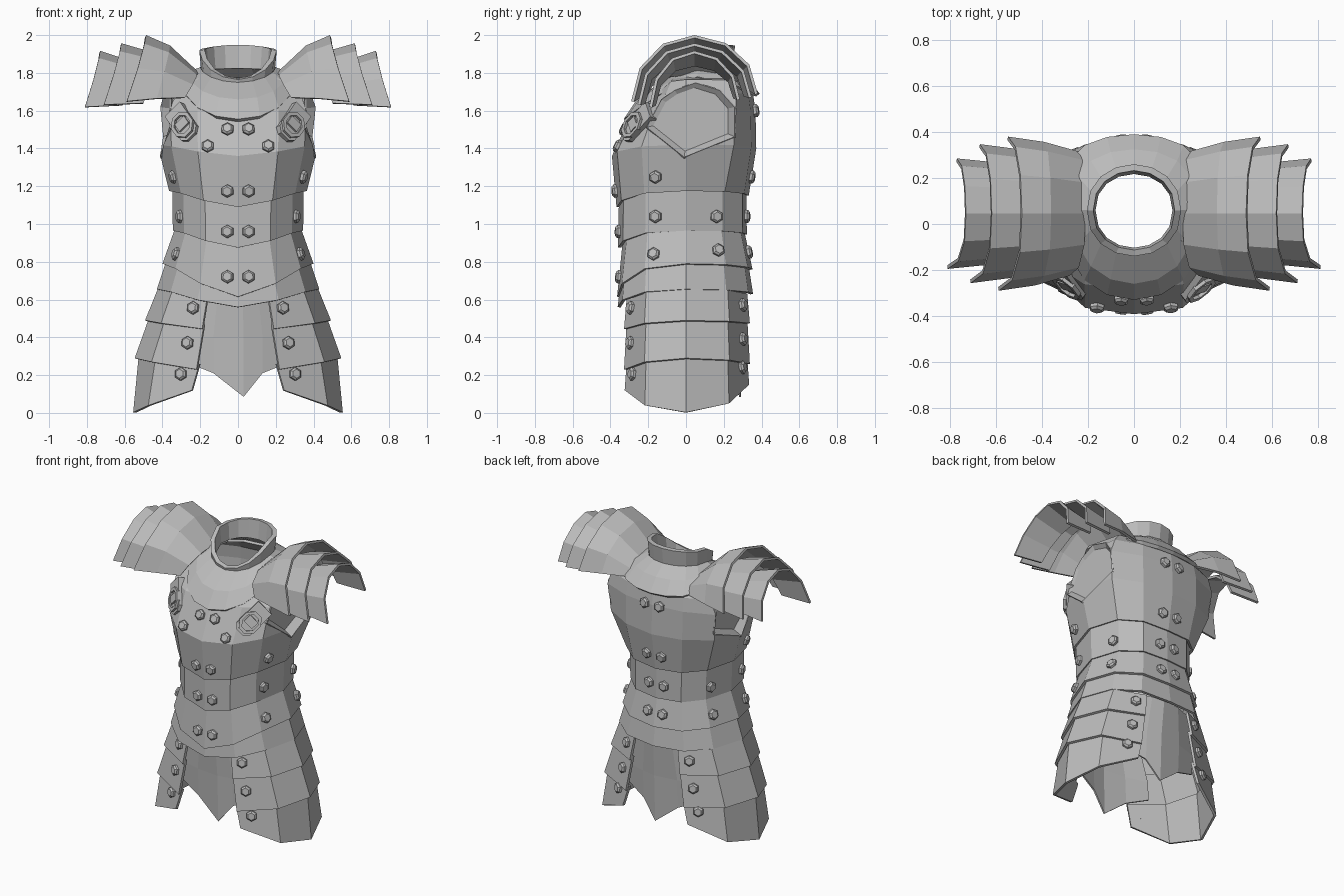
import bpy, bmesh, math
from mathutils import Vector, Matrix
from mathutils.bvhtree import BVHTree

cube = bpy.data.objects.get("Cube")
if cube:
    bpy.data.objects.remove(cube, do_unlink=True)

steel = bpy.data.materials.new("grey_steel")
steel.use_nodes = True
steel.diffuse_color = (0.5, 0.5, 0.5, 1)
steel.node_tree.nodes["Principled BSDF"].inputs["Base Color"].default_value = (0.5, 0.5, 0.5, 1)

trees = []  # plate surfaces that rivets and straps sit on


def finish(bm, name, thick=0.0, offset=-1, surface=False):
    bmesh.ops.recalc_face_normals(bm, faces=bm.faces)
    if surface:
        trees.append(BVHTree.FromBMesh(bm))
    mesh = bpy.data.meshes.new(name)
    bm.to_mesh(mesh)
    bm.free()
    mesh.materials.append(steel)
    obj = bpy.data.objects.new(name, mesh)
    bpy.context.collection.objects.link(obj)
    if thick:
        mod = obj.modifiers.new("thickness", "SOLIDIFY")
        mod.thickness, mod.offset = thick, offset
    return obj


def loft(bm, rings, closed=True):
    rows = [[bm.verts.new(p) for p in ring] for ring in rings]
    for a, b in zip(rows, rows[1:]):
        n = len(a)
        for i in range(n if closed else n - 1):
            j = (i + 1) % n
            bm.faces.new((a[i], a[j], b[j], b[i]))
    return rows


def plate(name, rings, closed=True, thick=0.016, surface=False):
    bm = bmesh.new()
    loft(bm, rings, closed)
    return finish(bm, name, thick, surface=surface)


# Find where a ray first meets the armour, with the outward normal
def touch(origin, direction):
    direction = Vector(direction)
    hits = [t.ray_cast(Vector(origin), direction) for t in trees]
    loc, nor = min((h for h in hits if h[0]), key=lambda h: h[3])[:2]
    return loc, (-nor if nor.dot(direction) > 0 else nor)


# Body cross-section: (width share, depth share, height share towards the side)
HALF = [(0, 1, 0), (0.5, 0.93, 0.4), (0.83, 0.6, 0.85), (1, 0, 1)]


# The back corner can be moved outwards with wide and full
def body_ring(w, f, b, zf, zs, zb, wide=0.83, full=0.6):
    back = [(0.83, 0.6, 0.85), (0.5, 0.93, 0.4), (0, 1, 0)]
    back[0] = (wide, full, 0.85)
    right = [(w * u, -f * v, zf + (zs - zf) * t) for u, v, t in HALF]
    right += [(w * u, b * v, zb + (zs - zb) * t) for u, v, t in back]
    return right + [(-x, y, z) for x, y, z in right[-2:0:-1]]


# Waist bands, each tucked under the one above
bands = {
    "upper_waist_band": [(0.348, 0.355, 0.32, 1.14, 1.2, 1.18), (0.345, 0.36, 0.322, 0.875, 0.965, 0.945)],
    "lower_waist_band": [(0.325, 0.335, 0.305, 0.91, 1.0, 0.98), (0.4, 0.365, 0.352, 0.615, 0.79, 0.76)],
    "hip_band": [(0.375, 0.35, 0.33, 0.66, 0.82, 0.79), (0.43, 0.362, 0.355, 0.56, 0.655, 0.63)],
}
for name, levels in bands.items():
    plate(name, [body_ring(*l) for l in levels], surface=True)

# Chest shell, broader across the back of the shoulders
chest = plate("chest_plate", [body_ring(*l) for l in [
    (0.365, 0.368, 0.332, 1.09, 1.175, 1.15, 0.84, 0.62),
    (0.425, 0.392, 0.372, 1.36, 1.42, 1.4, 0.92, 0.68),
    (0.43, 0.282, 0.368, 1.6, 1.6, 1.6, 0.95, 0.72),
    (0.41, 0.18, 0.355, 1.67, 1.69, 1.69, 0.92, 0.75),
    (0.37, 0.13, 0.29, 1.7, 1.765, 1.75, 0.85, 0.8),
    (0.25, 0.12, 0.27, 1.715, 1.78, 1.775, 0.83, 0.7)]], surface=True)

# Arm openings: cut through the wall, then lined with a recessed panel
HOLE = [(-0.01, 1.35), (0.26, 1.46), (0.26, 1.62), (0.18, 1.71), (0.05, 1.75),
        (-0.06, 1.71), (-0.13, 1.66), (-0.21, 1.51)]
for s, side in ((1, "left"), (-1, "right")):
    bm = bmesh.new()
    rows = loft(bm, [[(s * x, y, z) for y, z in HOLE] for x in (0.3, 0.5)])
    for row in rows:
        bm.faces.new(row)
    cutter = finish(bm, side + "_arm_cutter")
    cutter.hide_render = True
    cutter.hide_viewport = True
    cutter.display_type = "WIRE"
    cut = chest.modifiers.new("arm_opening", "BOOLEAN")
    cut.object, cut.solver = cutter, "EXACT"

    bm = bmesh.new()
    walls = [abs(touch((s * 2, y, z), (-s, 0, 0))[0].x) for y, z in HOLE]
    outer = [(s * max(x + 0.006, 0.36), y, z) for x, (y, z) in zip(walls, HOLE)]
    inner = [(s * 0.353, 0.02 + (y - 0.02) * 0.85, 1.57 + (z - 1.57) * 0.85) for y, z in HOLE]
    rows = loft(bm, [outer, inner])
    bm.faces.new(rows[1])
    finish(bm, side + "_arm_panel", 0.01, 0)


# Neck guard and collar: a lower power gives a squarer outline, squarest behind
def neck_ring(rx, front, back, zf, zs, zb, power_front, power_back, n=16):
    ring = []
    for i in range(n):
        a = math.tau * i / n - math.pi / 2
        c, d = math.cos(a), math.sin(a)
        depth, z, power = (front, zf, power_front) if d < 0 else (back, zb, power_back)
        share = abs(d) ** power
        ring.append((rx * c, 0.06 + math.copysign(depth * share, d), zs + (z - zs) * share ** 1.3))
    return ring


plate("neck_guard", [neck_ring(*l) for l in [
    (0.305, 0.39, 0.33, 1.555, 1.78, 1.69, 0.72, 0.45),
    (0.265, 0.32, 0.265, 1.66, 1.805, 1.775, 0.78, 0.6),
    (0.2, 0.195, 0.19, 1.75, 1.83, 1.84, 0.9, 0.9)]], thick=0.024)
plate("collar", [neck_ring(*l) for l in [
    (0.195, 0.19, 0.185, 1.73, 1.81, 1.82, 0.9, 0.9),
    (0.205, 0.2, 0.2, 1.765, 1.92, 1.945, 0.9, 0.9)]], thick=0.028)


# Shoulder lames: arches given by (x top, x end, top z, end z, half width)
def arch(s, xt, xe, zt, ze, half):
    ring = []
    for i in range(7):
        a = math.pi * i / 6
        k = math.sin(a)
        back = 0.5 - 0.5 * math.cos(a)
        end = xe - 0.04 * back
        ring.append((s * (xt + (end - xt) * (1 - k) ** 1.2), 0.045 - half * math.cos(a),
                     ze + 0.04 * back * (1 - k) + (zt - ze) * k))
    return ring


LAMES = {
    "inner": [(0.21, 0.28, 1.805, 1.67, 0.27), (0.36, 0.43, 1.945, 1.665, 0.312), (0.487, 0.588, 2.0, 1.65, 0.335)],
    "middle": [(0.42, 0.5, 1.9, 1.64, 0.275), (0.618, 0.71, 1.957, 1.632, 0.302)],
    "outer": [(0.53, 0.61, 1.85, 1.63, 0.22), (0.73, 0.81, 1.917, 1.62, 0.24)],
}
for s, side in ((1, "left"), (-1, "right")):
    for name, arches in LAMES.items():
        plate(f"{side}_{name}_shoulder_lame", [arch(s, *a) for a in arches], False)


# Thigh guards: (inner x, corner x, outer x, inner z, corner z, outer z, depth share)
def thigh_ring(s, xi, xm, xo, zi, zm, zo, k):
    return [(s * x, y * k, z) for x, y, z in [
        (xi, -0.328, zi), (xm, -0.22, zm), (xo, 0, zo), (xm, 0.23, zm + 0.01), (xi, 0.338, zi + 0.03)]]


THIGH = {
    "upper": [(0.165, 0.35, 0.415, 0.6, 0.64, 0.68, 0.96), (0.19, 0.408, 0.492, 0.445, 0.475, 0.49, 1)],
    "middle": [(0.18, 0.385, 0.465, 0.47, 0.5, 0.52, 0.96), (0.22, 0.458, 0.547, 0.23, 0.27, 0.29, 1)],
    "lower": [(0.205, 0.435, 0.524, 0.26, 0.3, 0.32, 0.96), (0.245, 0.475, 0.555, 0.12, 0.04, 0.003, 0.99)],
}
for s, side in ((1, "left"), (-1, "right")):
    for name, levels in THIGH.items():
        plate(f"{side}_{name}_thigh_guard", [thigh_ring(s, *l) for l in levels], False, surface=True)

# Hanging flaps, front and back
EDGE = [(-0.28, 0.22, 0.27), (-0.13, 0.265, 0.21), (0.03, 0.285, 0.085), (0.13, 0.265, 0.21), (0.28, 0.22, 0.27)]
for d, name in ((-0.9, "front_flap"), (1.02, "back_flap")):
    plate(name, [[(x * 0.8, d * (y + 0.03), 0.65) for x, y, z in EDGE],
                 [(x, d * (y + 0.01), 0.4) for x, y, z in EDGE],
                 [(x, d * y, z) for x, y, z in EDGE]], False, 0.01)

# Rivets: a shallow six-sided head with a bevelled top
FRONT = [(0.055, 1.5), (0.16, 1.41), (0.055, 1.175), (0.055, 0.96), (0.055, 0.72),
         (0.235, 0.555), (0.265, 0.37), (0.3, 0.205)]
BACK = [(0.055, 1.6), (0.055, 1.25), (0.055, 1.04), (0.055, 0.85),
        (0.235, 0.57), (0.265, 0.39), (0.3, 0.24)]
SIDE = [(-0.16, 1.25), (-0.16, 1.04), (0.16, 1.04), (-0.17, 0.84), (0.17, 0.86)]
bm = bmesh.new()
for s in (1, -1):
    spots = [touch((s * x, -2, z), (0, 1, 0)) for x, z in FRONT]
    spots += [touch((s * x, 2, z), (0, -1, 0)) for x, z in BACK]
    spots += [touch((s * 2, y, z), (-s, 0, 0)) for y, z in SIDE]
    for loc, nor in spots:
        turn = Matrix.Translation(loc) @ nor.to_track_quat("Z", "Y").to_matrix().to_4x4()
        for r1, r2, depth, lift in ((0.035, 0.035, 0.03, -0.001), (0.035, 0.024, 0.01, 0.019)):
            bmesh.ops.create_cone(bm, cap_ends=True, segments=6, radius1=r1, radius2=r2, depth=depth,
                                  matrix=turn @ Matrix.Translation((0, 0, lift)))
finish(bm, "rivets")

# Shoulder straps with buckles on the upper chest
STRAP = [(-0.09, -0.03), (-0.06, -0.058), (0.13, -0.058), (0.13, 0.058), (-0.06, 0.058), (-0.09, 0.03)]
TONGUE = [(-0.02, -0.035), (0.035, -0.035), (0.035, 0.035), (-0.02, 0.035)]
RING = [(0.08 * math.cos(a), 0.068 * math.sin(a)) for a in (math.tau * (i + 0.5) / 8 for i in range(8))]


def slab(name, frame, shape, low, high, hole=0):
    bm = bmesh.new()
    rings = [[frame @ Vector((u, v, h)) for u, v in shape] for h in (low, high)]
    if hole:
        rings += [[frame @ Vector((u * hole, v * hole, h)) for u, v in shape] for h in (high, low)]
        rings.append(rings[0])
    rows = loft(bm, rings)
    if hole:
        bmesh.ops.remove_doubles(bm, verts=bm.verts, dist=0.0001)
    else:
        bm.faces.new(rows[0])
        bm.faces.new(rows[1])
    finish(bm, name)


for s, side in ((1, "left"), (-1, "right")):
    loc, nor = touch((s * 0.275, -2, 1.515), (0, 1, 0))
    along = Vector((s, 0, 1))
    along = (along - nor * along.dot(nor)).normalized()
    frame = Matrix((along, nor.cross(along), nor)).transposed().to_4x4()
    frame.translation = loc
    slab(side + "_strap", frame, STRAP, -0.02, 0.025)
    slab(side + "_buckle", frame, RING, 0.02, 0.04, 0.72)
    slab(side + "_buckle_tongue", frame, TONGUE, 0.02, 0.036)
